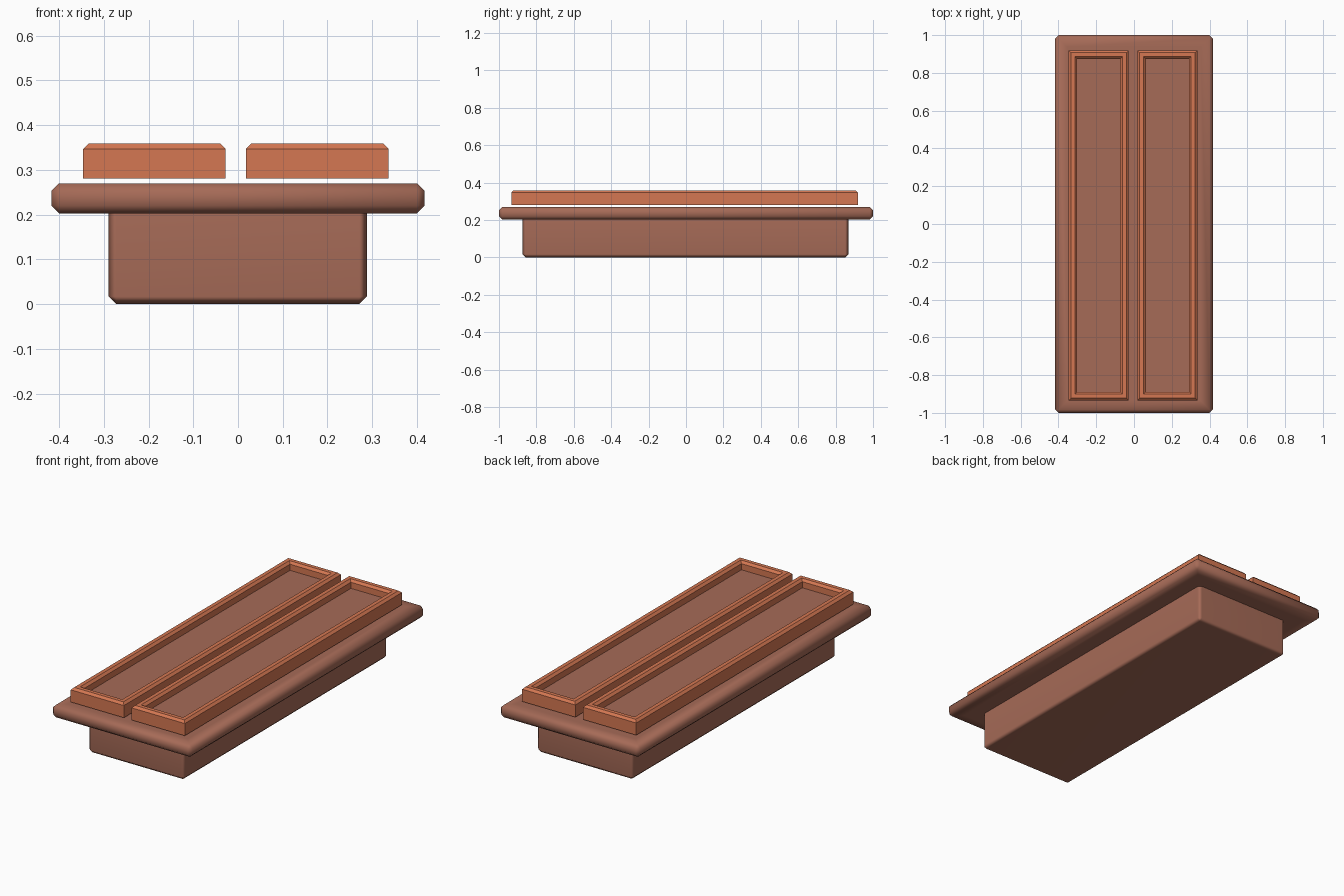
import bpy, bmesh

if "Cube" in bpy.data.objects:
    bpy.data.objects.remove(bpy.data.objects["Cube"])


def material(name, rgb):
    m = bpy.data.materials.new(name)
    m.diffuse_color = (*rgb, 1)
    m.use_nodes = True
    m.node_tree.nodes["Principled BSDF"].inputs["Base Color"].default_value = m.diffuse_color
    return m


brown = material("dull_brown", (0.38, 0.145, 0.095))
orange = material("terracotta_orange", (0.66, 0.185, 0.085))


def finish(name, bm, mat, smooth):
    bmesh.ops.recalc_face_normals(bm, faces=bm.faces)
    for f in bm.faces:
        f.smooth = smooth
    me = bpy.data.meshes.new(name)
    bm.to_mesh(me)
    bm.free()
    me.materials.append(mat)
    ob = bpy.data.objects.new(name, me)
    bpy.context.collection.objects.link(ob)
    return ob


def box(name, x0, x1, y0, y1, z0, z1, bevel=0, rim=0):
    bm = bmesh.new()
    bmesh.ops.create_cube(bm, size=1)
    for v in bm.verts:
        v.co = (x1 if v.co.x > 0 else x0,
                y1 if v.co.y > 0 else y0,
                z1 if v.co.z > 0 else z0)
    if bevel:
        bmesh.ops.bevel(bm, geom=bm.edges[:], offset=bevel, segments=1,
                        affect='EDGES', profile=0.5)
    if rim:  # border loop keeps the middle of the broad faces flat
        bm.normal_update()
        flat = [f for f in bm.faces if abs(f.normal.z) > 0.99]
        bmesh.ops.inset_individual(bm, faces=flat, thickness=rim)
    return finish(name, bm, brown, bevel > 0)


def frame(name, x0, x1, y0, y1, z0, z1, wall, cham):
    # rectangular rings: (inset, height), swept round the frame section
    section = [(0, z0), (0, z1 - cham), (cham, z1),
               (wall - cham, z1), (wall, z1 - cham), (wall, z0)]
    bm = bmesh.new()
    rings = [[bm.verts.new(p) for p in
              ((x0 + d, y0 + d, z), (x1 - d, y0 + d, z),
               (x1 - d, y1 - d, z), (x0 + d, y1 - d, z))]
             for d, z in section]
    for i, a in enumerate(rings):
        b = rings[(i + 1) % len(rings)]
        for k in range(4):
            n = (k + 1) % 4
            bm.faces.new((a[k], a[n], b[n], b[k]))
    return finish(name, bm, orange, False)


# lower body, its top tucked into the slab
base = box("base_block", -0.289, 0.288, -0.873, 0.868, 0.0, 0.23, bevel=0.017)
base.modifiers.new("flat_sides", 'WEIGHTED_NORMAL')
# overhanging slab
box("top_slab", -0.417, 0.417, -1.0, 1.0, 0.203, 0.27, bevel=0.017, rim=0.065)
# raised rims floating just above the slab, each holding a sunken panel
Y0, Y1, WALL = -0.934, 0.919, 0.045
for side, x0, x1 in (("left", -0.346, -0.028), ("right", 0.018, 0.336)):
    frame(side + "_frame", x0, x1, Y0, Y1, 0.281, 0.359, WALL, 0.012)
    box(side + "_panel", x0 + WALL, x1 - WALL, Y0 + WALL, Y1 - WALL, 0.282, 0.314)
